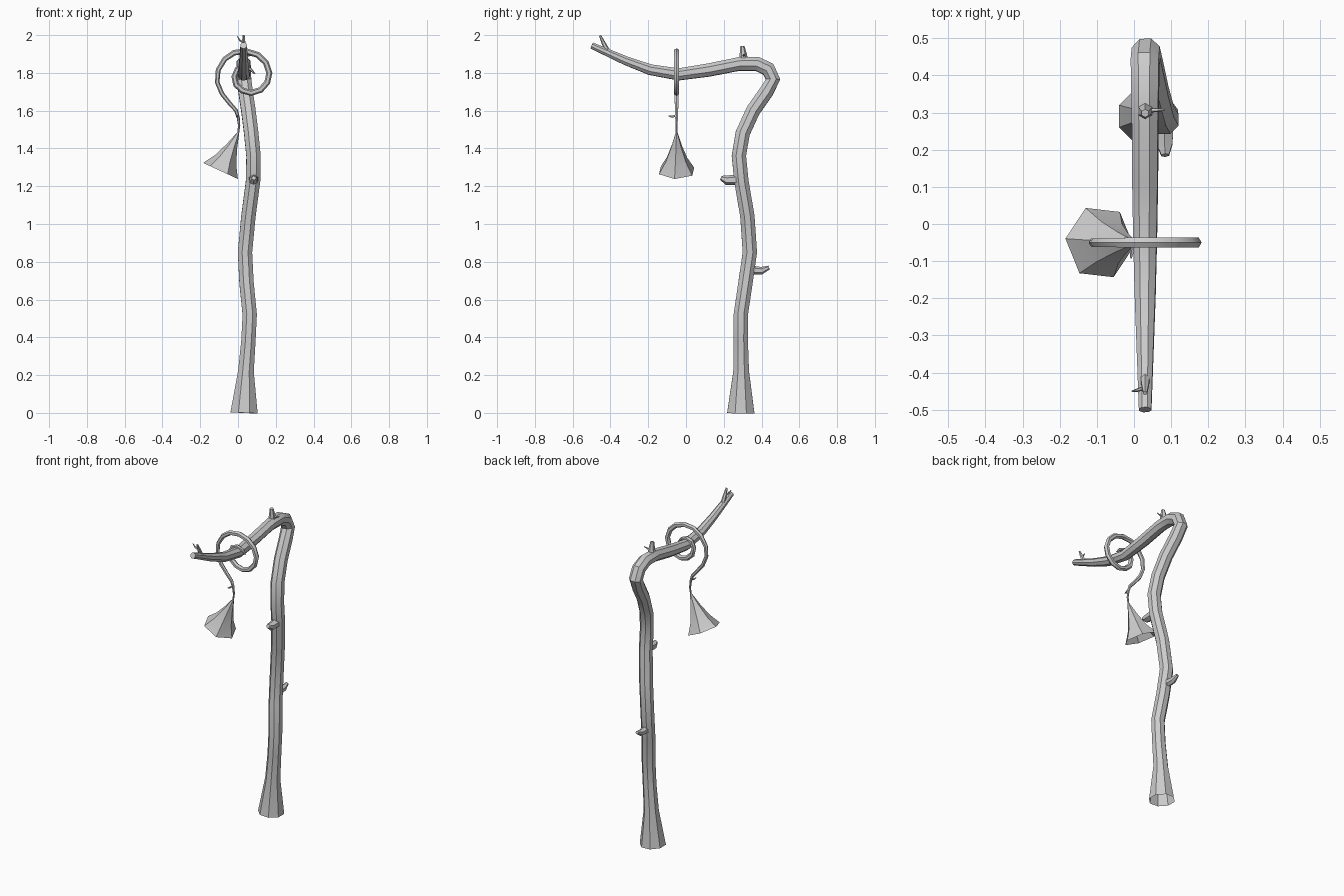
import bpy, bmesh, math
from mathutils import Vector


def tube(name, pts, sides, cap_end=False, phase=0.5, up=(1, 0, 0)):
    """Sweep a polygon along (x, y, z, radius) points with a minimally twisting frame."""
    ps = [Vector(p[:3]) for p in pts]
    n = len(ps)
    bm = bmesh.new()
    rings, u = [], Vector(up)
    for i, p in enumerate(ps):
        a = (p - ps[i - 1]).normalized() if i else Vector()
        b = (ps[i + 1] - p).normalized() if i < n - 1 else Vector()
        t = (a + b).normalized()
        u = (u - t * u.dot(t)).normalized()
        v = t.cross(u)
        ring = []
        for k in range(sides):
            ang = 2 * math.pi * (k + phase) / sides
            ring.append(bm.verts.new(p + pts[i][3] * (u * math.cos(ang) + v * math.sin(ang))))
        rings.append(ring)
    for r0, r1 in zip(rings, rings[1:]):
        for k in range(sides):
            j = (k + 1) % sides
            bm.faces.new((r0[k], r0[j], r1[j], r1[k]))
    if cap_end:
        bm.faces.new(rings[-1])
    me = bpy.data.meshes.new(name)
    bm.to_mesh(me)
    bm.free()
    ob = bpy.data.objects.new(name, me)
    bpy.context.collection.objects.link(ob)
    bpy.ops.object.select_all(action='DESELECT')
    ob.select_set(True)
    bpy.context.view_layer.objects.active = ob
    bpy.ops.object.shade_smooth_by_angle(angle=math.radians(35))
    return ob


# Crooked trunk bending over into the long branch
tube("trunk", [
    (.032, .29, 0, .078), (.042, .292, .22, .045), (.055, .29, .38, .041),
    (.062, .29, .52, .041), (.045, .315, .69, .041), (.037, .338, .85, .041),
    (.055, .325, 1.04, .041), (.08, .293, 1.23, .041), (.082, .28, 1.36, .041),
    (.07, .30, 1.48, .041), (.055, .355, 1.60, .041), (.04, .425, 1.70, .041),
    (.032, .461, 1.765, .041), (.03, .435, 1.82, .041), (.03, .375, 1.848, .04),
    (.03, .28, 1.847, .038), (.03, .12, 1.815, .037), (.03, -.04, 1.792, .034),
    (.03, -.19, 1.817, .03), (.03, -.32, 1.865, .025), (.03, -.50, 1.945, .018)],
    8, cap_end=True)

# Broken twig stubs: a root, a middle and a tip point each
twigs = {
    "front_twig": [(.082, .27, 1.235, .028), (.082, .215, 1.232, .025), (.084, .185, 1.244, .012)],
    "back_twig": [(.04, .35, .755, .024), (.04, .40, .753, .02), (.04, .44, .77, .01)],
    "top_twig": [(.03, .305, 1.86, .024), (.03, .303, 1.90, .019), (.03, .298, 1.942, .011)],
    "tip_twig": [(.03, -.41, 1.905, .015), (.03, -.435, 1.955, .011), (.03, -.455, 1.998, .006)],
}
for name, pts in twigs.items():
    tube(name, pts, 6, cap_end=True)

# Tiny thorns
thorns = {
    "top_thorn": [(.03, .304, 1.89, .007), (.055, .307, 1.892, .006), (.083, .307, 1.90, .002)],
    "tip_thorn": [(.03, -.44, 1.96, .006), (.01, -.447, 1.972, .005), (-.005, -.45, 1.995, .002)],
    "vine_thorn": [(0, -.05, 1.575, .006), (-.005, -.075, 1.568, .006), (-.008, -.093, 1.572, .002)],
}
for name, pts in thorns.items():
    tube(name, pts, 5, cap_end=True, up=(.3, .2, 1))

# Vine spiralling around the branch, then hanging down to the flower
vine = [
    (.09, 1.795, .003), (.065, 1.82, .009), (.03, 1.832, .012), (-.005, 1.818, .014),
    (-.02, 1.78, .015), (-.01, 1.737, .016), (.025, 1.706, .016), (.07, 1.694, .016),
    (.12, 1.71, .016), (.155, 1.75, .016), (.166, 1.80, .016), (.147, 1.855, .016),
    (.105, 1.895, .016), (.045, 1.914, .016), (-.02, 1.907, .015), (-.07, 1.873, .014),
    (-.105, 1.815, .013), (-.11, 1.75, .012), (-.085, 1.69, .012), (-.045, 1.64, .011),
    (-.01, 1.60, .010), (.002, 1.56, .008), (.006, 1.52, .006), (0, 1.475, .005)]
tube("vine", [(x, -.05, z, r) for x, z, r in vine], 6, up=(0, 1, 0))

# Open six-sided bell flower, tilted to the left
apex = Vector((.002, -.05, 1.485))
axis = Vector((-.42, 0, -.907))
bell = [(0, .005), (.08, .03), (.16, .062), (.225, .102)]
tube("bell_flower", [(*(apex + axis * d), r) for d, r in bell], 6, phase=0.1)
